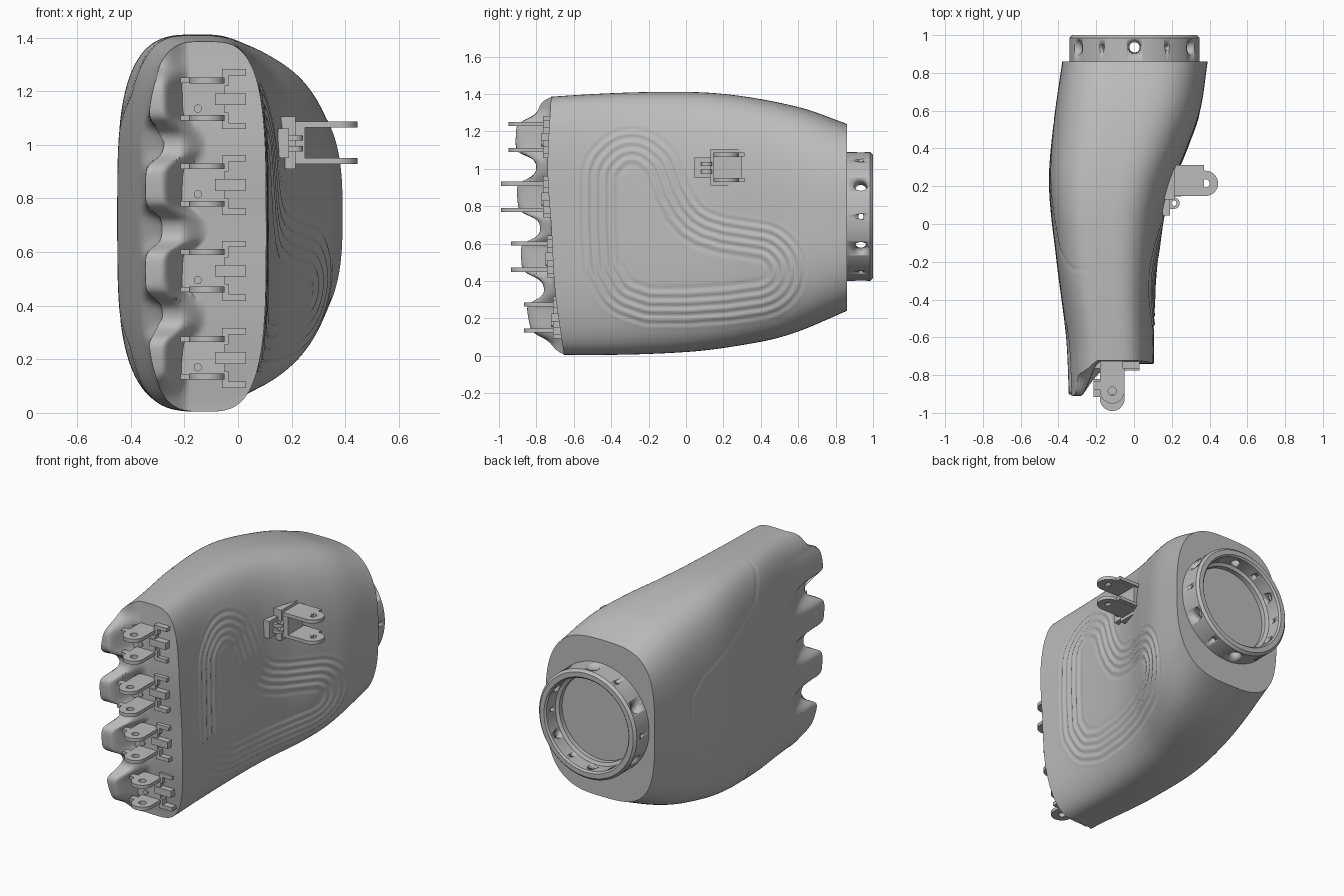
import bpy, bmesh, math
from mathutils import Matrix, Vector

cube = bpy.data.objects.get("Cube")
if cube:
    bpy.data.objects.remove(cube)

grey = bpy.data.materials.new("plain_grey")
grey.use_nodes = True
GREY = (0.5, 0.5, 0.5, 1)
grey.diffuse_color = GREY
grey.node_tree.nodes["Principled BSDF"].inputs["Base Color"].default_value = GREY


def finish(bm, name, angle=30):
    bmesh.ops.recalc_face_normals(bm, faces=bm.faces)
    me = bpy.data.meshes.new(name)
    bm.to_mesh(me)
    bm.free()
    ob = bpy.data.objects.new(name, me)
    bpy.context.collection.objects.link(ob)
    me.materials.append(grey)
    bpy.ops.object.select_all(action='DESELECT')
    ob.select_set(True)
    bpy.context.view_layer.objects.active = ob
    bpy.ops.object.shade_smooth_by_angle(angle=math.radians(angle))
    return ob


def smooth(a, b, v):
    t = min(1, max(0, (v - a) / (b - a)))
    return t * t * (3 - 2 * t)


def curve(keys, v):
    """Smooth interpolation through (position, value) keys."""
    if v <= keys[0][0]:
        return keys[0][1]
    for i in range(len(keys) - 1):
        (a, p), (b, q) = keys[i], keys[i + 1]
        if v <= b:
            p0, q1 = keys[max(i - 1, 0)], keys[min(i + 2, len(keys) - 1)]
            m0 = (q - p0[1]) / (b - p0[0]) * (b - a)
            m1 = (q1[1] - p) / (q1[0] - a) * (b - a)
            t = (v - a) / (b - a)
            return ((2*t**3 - 3*t*t + 1) * p + (t**3 - 2*t*t + t) * m0
                    + (3*t*t - 2*t**3) * q + (t**3 - t*t) * m1)
    return keys[-1][1]


def signed_distance(poly, y, z):
    best, inside = 9, False
    for (ay, az), (by, bz) in zip(poly, poly[1:] + poly[:1]):
        dy, dz = by - ay, bz - az
        t = min(1, max(0, ((y - ay) * dy + (z - az) * dz) / (dy * dy + dz * dz)))
        best = min(best, math.hypot(y - ay - t * dy, z - az - t * dz))
        if (az > z) != (bz > z) and y < ay + dy * (z - az) / dz:
            inside = not inside
    return -best if inside else best


# Body outline along its length
LEFT = [(-.92, -.345), (-.6, -.36), (-.2, -.41), (.2, -.45), (.5, -.43), (.86, -.38)]
RIGHT = [(-.76, .105), (-.4, .11), (0, .15), (.2, .2), (.4, .28), (.6, .35), (.86, .39)]
TOP = [(-.92, 1.36), (-.72, 1.385), (-.2, 1.41), (.2, 1.4), (.6, 1.33), (.86, 1.24)]
BOTTOM = [(-.92, .03), (-.65, .005), (0, .02), (.4, .075), (.6, .13), (.86, .24)]
POWER = [(-.9, 3.6), (-.2, 3.1), (.86, 2.85)]
FRONT = [(0, -.65), (.35, -.7), (.68, -.72), (1, -.74), (1.4, -.72)]
KNUCKLE = [(.1, .16), (.5, .17), (.9, .17), (1.3, .18)]
# Palm pad core and back-of-hand cover, as (y, z)
PAD = [(-.31, .95), (-.29, .97), (-.265, .95), (-.215, .81), (-.15, .69), (-.07, .6),
       (.03, .54), (.16, .5), (.38, .465), (.39, .455), (.37, .448), (.2, .425),
       (0, .412), (-.18, .412), (-.26, .44), (-.3, .51), (-.31, .7)]
COVER = [(-2, 2), (-.26, 2), (-.24, 1.36), (-.13, 1.2), (.45, .96), (.54, .86),
         (.54, .55), (.47, .47), (-.08, .24), (-.12, .18), (-.12, -1), (-2, -1)]
FINGERS = [(.205, -.80), (.53, -.87), (.85, -.925), (1.17, -.885)]   # z, pin y


def bump(z):
    return .5 + .5 * math.tanh(2 * math.cos(2 * math.pi * (z - .2) / .323) + .7)


def valley(z):
    """Inward shift of the knuckle shell between fingers."""
    return .075 * (1 - bump(z)) * smooth(.1, .3, z) * (1 - smooth(1.1, 1.3, z))


def front_y(x, z):
    shell = 1 - smooth(-.285, -.18, x - valley(z))
    return curve(FRONT, z) - shell * curve(KNUCKLE, z) * (.3 + .7 * bump(z))


def section(y, a):
    l, r, t, b = (curve(k, y) for k in (LEFT, RIGHT, TOP, BOTTOM))
    c, s = math.cos(a), math.sin(a)
    n = curve(POWER, y) + .6 * smooth(0, .3, -c) * smooth(-.7, -.2, y)
    k = (abs(c)**n + abs(s)**n) ** (-1 / n)
    return (l + r) / 2 + (r - l) / 2 * k * c, (t + b) / 2 + (t - b) / 2 * k * s


def surface(y, a):
    x, z = section(y, a)
    c = math.cos(a)
    if c > 0:
        # Ridges flowing around the pad
        d = signed_distance(PAD, y, z) - .05
        fade = smooth(0, .03, d) * (1 - smooth(.17, .235, d))
        x += .0045 * fade * math.cos(2 * math.pi * (d - .03) / .046)
        x -= .004 * math.exp(-(d / .008) ** 2)
    if c < .3:
        # Seam of the back cover
        d = signed_distance(COVER, y, z)
        x += .004 * math.exp(-(d / .009) ** 2) * smooth(0, .3, .3 - c)
    if c < 0:
        # Valleys between knuckles
        x += valley(z) * (1 - smooth(-.82, -.5, y)) * smooth(0, .5, -c)
    return x, z


N, RINGS, CAP = 400, 180, 30
angles = [2 * math.pi * i / N for i in range(N)]
ends = [front_y(*surface(-.82, a)) for a in angles]
bm = bmesh.new()
rings = []
for j in range(RINGS + 1):
    ring = []
    for a, e in zip(angles, ends):
        y = .86 + (e - .86) * j / RINGS
        x, z = surface(y, a)
        ring.append(bm.verts.new((x, y, z)))
    rings.append(ring)
# Front end: knuckle shells stepping back to the hinge wall
rim = [v.co.copy() for v in rings[-1]]
for j in range(1, CAP):
    f = 1 - j / CAP
    ring = []
    for p in rim:
        x, z = -.1 + (p.x + .1) * f, .7 + (p.z - .7) * f
        ring.append(bm.verts.new((x, front_y(x, z), z)))
    rings.append(ring)
for r, q in zip(rings, rings[1:]):
    for i in range(N):
        bm.faces.new((r[i - 1], r[i], q[i], q[i - 1]))
bm.faces.new(rings[0])
bm.faces.new(rings[-1])
finish(bm, "palm_body", 50)

# Wrist collar, turned from a profile
bm = bmesh.new()
profile = [(.345, .85), (.345, .985), (.33, 1), (.3, 1), (.29, .99), (.29, .9),
           (.27, .89), (.27, .85)]
pts = [bm.verts.new((r, y, 0)) for r, y in profile]
edges = [bm.edges.new((pts[i - 1], pts[i])) for i in range(len(pts))]
bmesh.ops.spin(bm, geom=pts + edges, cent=(0, 0, 0), axis=(0, 1, 0),
               angle=2 * math.pi, steps=96, use_merge=True)
bmesh.ops.remove_doubles(bm, verts=bm.verts, dist=.0001)
bmesh.ops.translate(bm, verts=bm.verts, vec=(.003, 0, .745))
collar = finish(bm, "wrist_collar")

# Screw holes, alternately countersunk and small
bm = bmesh.new()
for i in range(12):
    r1, r2 = ((.018, .046), (.014, .014))[i % 2]
    m = (Matrix.Translation((.003, .935, .745)) @ Matrix.Rotation(i * math.pi / 6, 4, 'Y')
         @ Matrix.Translation((0, 0, .31)))
    bmesh.ops.create_cone(bm, cap_ends=True, segments=24, radius1=r1, radius2=r2,
                          depth=.12, matrix=m)
cutter = finish(bm, "hole_cutter")
cutter.hide_render = True
mod = collar.modifiers.new("holes", 'BOOLEAN')
mod.operation, mod.object, mod.solver = 'DIFFERENCE', cutter, 'EXACT'
bpy.context.view_layer.objects.active = collar
bpy.ops.object.modifier_apply(modifier=mod.name)
bpy.data.objects.remove(cutter)


def box(bm, x, y, z):
    lo, hi = Vector((x[0], y[0], z[0])), Vector((x[1], y[1], z[1]))
    m = Matrix.Translation((lo + hi) / 2) @ Matrix.Diagonal((*(hi - lo), 1))
    bmesh.ops.create_cube(bm, size=1, matrix=m)


def lug(bm, x, y, z, turn, radius, tail, hole=.022, thick=.022):
    """Round-ended plate with a pin hole; turn is the direction of the round end."""
    m = Matrix.Translation((x, y, z)) @ Matrix.Rotation(turn, 4, 'Z')
    loops = [[], [], [], []]
    for i in range(48):
        a = 2 * math.pi * i / 48
        c, s = math.cos(a), math.sin(a)
        k = radius if c >= -1e-6 else min(radius / max(abs(s), 1e-6), tail / -c)
        for loop, r, h in zip(loops, (k, k, hole, hole), (-1, 1, 1, -1)):
            loop.append(bm.verts.new(m @ Vector((r * c, r * s, h * thick / 2))))
    for p, q in zip(loops, loops[1:] + loops[:1]):
        for i in range(48):
            bm.faces.new((p[i - 1], p[i], q[i], q[i - 1]))


# Finger hinges
for n, (z, pin) in enumerate(FINGERS):
    bm = bmesh.new()
    wall = curve(FRONT, z)
    for side in (-1, 1):
        lug(bm, -.115, pin, z + side * .07, -math.pi / 2, .065, wall - pin + .02)
        box(bm, (-.215, -.17), (pin + .01, pin + .05), sorted((z + side * .06, z + side * .08)))
        box(bm, (-.06, .03), (wall - .03, wall + .03), sorted((z + side * .088, z + side * .112)))
        box(bm, (-.06, -.035), (wall - .03, wall + .03), sorted((z + side * .05, z + side * .1)))
    box(bm, (-.21, -.05), (wall - .03, wall + .03), (z - .07, z + .07))
    box(bm, (-.085, .03), (wall - .04, wall + .03), (z - .022, z + .022))
    bmesh.ops.create_cone(bm, cap_ends=True, segments=20, radius1=.015, radius2=.015,
                          depth=.02, matrix=Matrix.Translation((-.15, wall - .03, z - .035))
                          @ Matrix.Rotation(math.pi / 2, 4, 'X'))
    finish(bm, "finger_hinge_%d" % (n + 1))

# Thumb hinge
bm = bmesh.new()
for z in (.94, 1.075):
    lug(bm, .378, .215, z, 0, .067, .2)
    box(bm, (.19, .37), (.147, .312), (z - .0105, z + .0105))
box(bm, (.16, .215), (.13, .32), (.91, 1.105))
box(bm, (.15, .19), (.045, .14), (.95, 1.06))
box(bm, (.2, .25), (.145, .3), (.95, 1.065))
for z in (.985, 1.025):
    lug(bm, .212, .11, z, 0, .03, .05, .014, .02)
finish(bm, "thumb_hinge")
